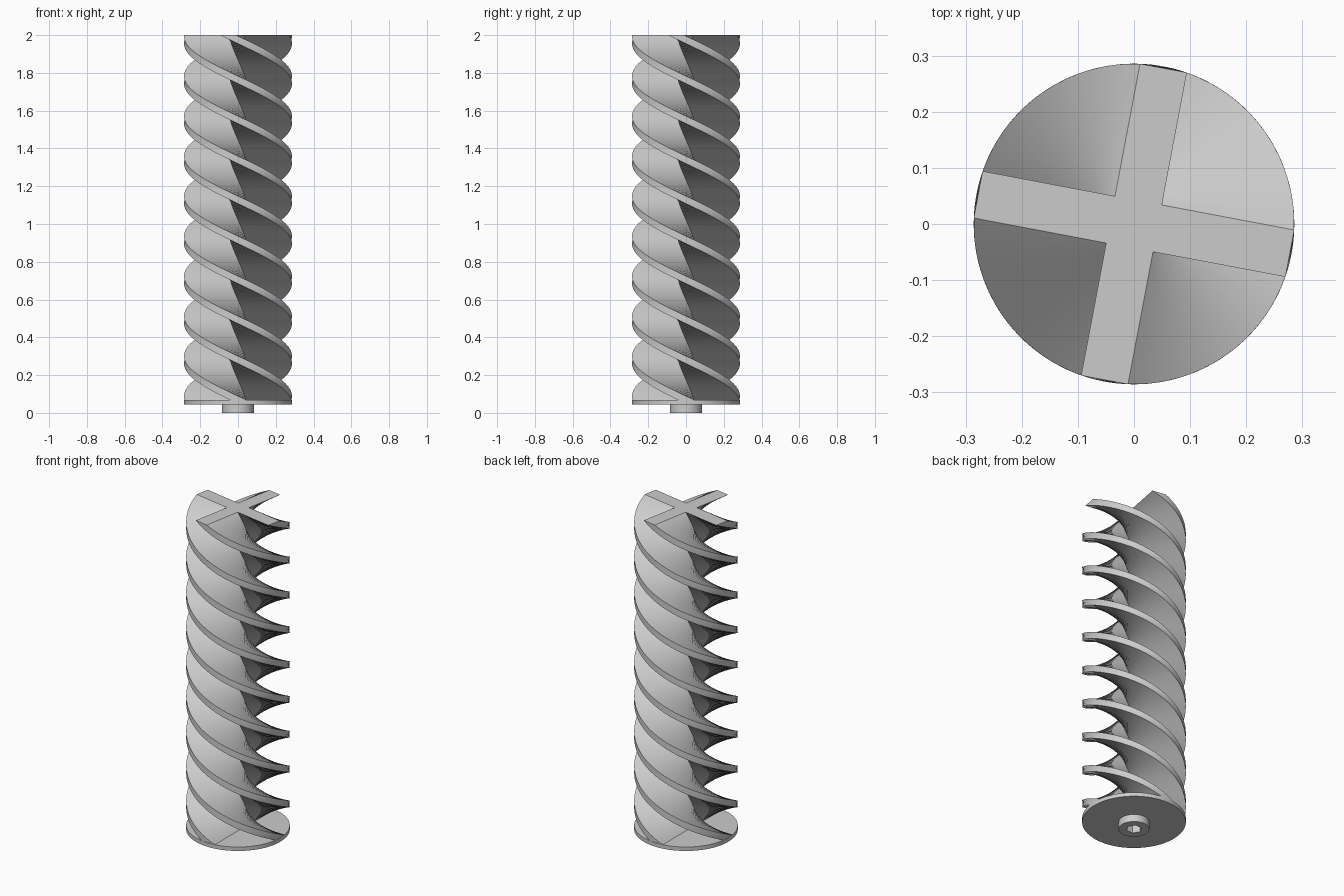
import bpy, bmesh, math

if "Cube" in bpy.data.objects:
    bpy.data.objects.remove(bpy.data.objects["Cube"])

R = 0.2857            # outer radius
HALF = 0.0425         # half thickness of a blade
Z_BASE, Z_TOP = 0.069, 2.0
TWIST = -math.radians(820.7)
STEPS = 180
SEG = 96

grey = bpy.data.materials.new("plain_grey")
grey.diffuse_color = (0.6, 0.6, 0.6, 1)
grey.use_nodes = True
grey.node_tree.nodes["Principled BSDF"].inputs["Base Color"].default_value = grey.diffuse_color


def finish(name, bm):
    bmesh.ops.recalc_face_normals(bm, faces=bm.faces[:])
    mesh = bpy.data.meshes.new(name)
    bm.to_mesh(mesh)
    bm.free()
    mesh.materials.append(grey)
    obj = bpy.data.objects.new(name, mesh)
    bpy.context.collection.objects.link(obj)
    bpy.ops.object.select_all(action='DESELECT')
    obj.select_set(True)
    bpy.context.view_layer.objects.active = obj
    bpy.ops.object.shade_smooth_by_angle(angle=math.radians(24))
    return obj


def bridge(bm, a, b):
    n = len(a)
    for i in range(n):
        j = (i + 1) % n
        bm.faces.new((a[i], a[j], b[j], b[i]))


# Twisted four-bladed screw: a cross section swept upward while turning
tip = math.sqrt(R * R - HALF * HALF)
arm = [(HALF, -HALF), (tip, -HALF), (tip, HALF)]
section = []
for k in range(4):
    c, s = round(math.cos(k * math.pi / 2)), round(math.sin(k * math.pi / 2))
    section += [(x * c - y * s, x * s + y * c) for x, y in arm]

bm = bmesh.new()
rings = []
for i in range(STEPS + 1):
    t = i / STEPS
    c, s = math.cos(TWIST * t), math.sin(TWIST * t)
    z = Z_BASE + (Z_TOP - Z_BASE) * t
    rings.append([bm.verts.new((x * c - y * s, x * s + y * c, z)) for x, y in section])
for a, b in zip(rings, rings[1:]):
    bridge(bm, a, b)
bm.faces.new(rings[0])
bm.faces.new(rings[-1])
finish("twisted_screw", bm)

# Base disc with a short boss and a hexagonal socket underneath
SOCKET = 0.037        # centre to flat


def hex_radius(angle):
    third = math.pi / 3
    return SOCKET / math.cos((angle % third) - third / 2)


# radius None means the hexagonal socket outline
profile = [(None, 0.055), (None, 0.0), (0.0845, 0.0), (0.0845, 0.045),
           (R, 0.045), (R, Z_BASE)]
bm = bmesh.new()
rings = []
for r, z in profile:
    ring = []
    for i in range(SEG):
        a = 2 * math.pi * i / SEG
        rad = hex_radius(a) if r is None else r
        ring.append(bm.verts.new((rad * math.cos(a), rad * math.sin(a), z)))
    rings.append(ring)
for a, b in zip(rings, rings[1:]):
    bridge(bm, a, b)
bm.faces.new(rings[0])
bm.faces.new(rings[-1])
finish("base_disc", bm)
